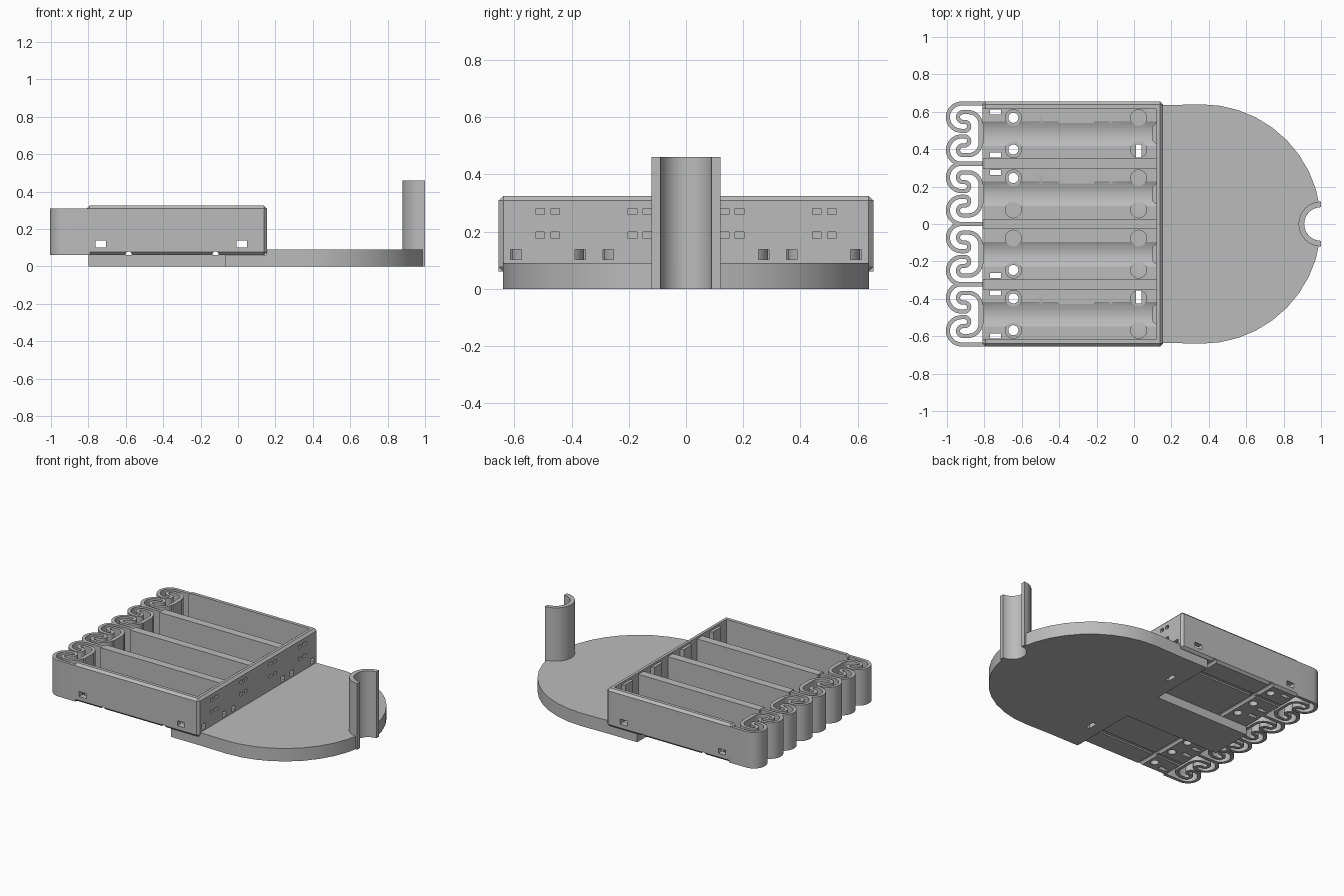
import bpy, bmesh
from math import radians, cos, sin, pi
from mathutils import Matrix, Vector

if "Cube" in bpy.data.objects:
    bpy.data.objects.remove(bpy.data.objects["Cube"], do_unlink=True)

grey = bpy.data.materials.new("plain grey plastic")
grey.use_nodes = True
grey.diffuse_color = (0.5, 0.5, 0.5, 1)
grey.node_tree.nodes["Principled BSDF"].inputs["Base Color"].default_value = grey.diffuse_color

PITCH = 0.322
SLOTS = [PITCH * k for k in (1.5, 0.5, -0.5, -1.5)]


def box(bm, x, y, z):
    size = (x[1] - x[0], y[1] - y[0], z[1] - z[0], 1)
    mid = Vector((sum(x), sum(y), sum(z))) / 2
    bmesh.ops.create_cube(bm, size=1, matrix=Matrix.Translation(mid) @ Matrix.Diagonal(size))


def tube(bm, centre, r, length, axis="Z", seg=32):
    turn = {"Z": Matrix(), "X": Matrix.Rotation(pi / 2, 4, "Y"), "Y": Matrix.Rotation(pi / 2, 4, "X")}
    bmesh.ops.create_cone(bm, cap_ends=True, segments=seg, radius1=r, radius2=r, depth=length,
                          matrix=Matrix.Translation(centre) @ turn[axis])


def prism(bm, outline, z0, z1):
    face = bm.faces.new([bm.verts.new((x, y, z0)) for x, y in outline])
    top = bmesh.ops.extrude_face_region(bm, geom=[face])["geom"]
    bmesh.ops.translate(bm, vec=(0, 0, z1 - z0), verts=[v for v in top if isinstance(v, bmesh.types.BMVert)])
    bmesh.ops.recalc_face_normals(bm, faces=bm.faces)


def arc(cx, cy, r, a0, a1, n=12):
    angles = [radians(a0 + (a1 - a0) * i / n) for i in range(n + 1)]
    return [(cx + r * cos(a), cy + r * sin(a)) for a in angles]


def make(name, bm):
    mesh = bpy.data.meshes.new(name)
    bm.to_mesh(mesh)
    bm.free()
    mesh.materials.append(grey)
    ob = bpy.data.objects.new(name, mesh)
    bpy.context.scene.collection.objects.link(ob)
    return ob


def bake(ob):
    graph = bpy.context.evaluated_depsgraph_get()
    mesh = bpy.data.meshes.new_from_object(ob.evaluated_get(graph))
    ob.modifiers.clear()
    ob.data = mesh


def cut(ob, bm):
    cutter = make("cutter", bm)
    mod = ob.modifiers.new("cut", "BOOLEAN")
    mod.operation, mod.solver, mod.object = "DIFFERENCE", "EXACT", cutter
    mod.use_self = True
    bake(ob)
    bpy.data.objects.remove(cutter, do_unlink=True)


# Base plate: rounded deck, lower shelf and tongue beneath the tray
bm = bmesh.new()
deck = [(0.15, -0.635)] + arc(0.36, 0, 0.64, -90, -8.1, 9)
deck += arc(1, 0, 0.09, 266, 94, 16) + arc(0.36, 0, 0.64, 8.1, 90, 9) + [(0.15, 0.635)]
prism(bm, deck, 0, 0.09)
base_deck = make("base_deck", bm)

bm = bmesh.new()
box(bm, (-0.07, 0.15), (-0.635, 0.635), (0, 0.062))
base_shelf = make("base_shelf", bm)
bm = bmesh.new()
for y in (0.39, -0.39):
    box(bm, (0.01, 0.04), (y - 0.035, y + 0.035), (-0.1, 0.2))
cut(base_shelf, bm)

bm = bmesh.new()
box(bm, (-0.8, -0.07), (-0.15, 0.15), (0, 0.062))
make("base_tongue", bm)

# Half-round post at the rounded end
bm = bmesh.new()
prism(bm, arc(1, 0, 0.12, 90, 270, 20) + arc(1, 0, 0.09, 270, 90, 20), 0, 0.46)
make("half_round_post", bm)

# Tray shell
bm = bmesh.new()
box(bm, (-0.81, 0.155), (-0.655, 0.655), (0.06, 0.325))
tray = make("battery_tray", bm)
bevel = tray.modifiers.new("chamfer", "BEVEL")
bevel.width, bevel.segments = 0.016, 1
bake(tray)

# Four slots, and dividers slightly lower than the rim
bm = bmesh.new()
for y in SLOTS:
    box(bm, (-0.9, 0.12), (y - 0.133, y + 0.133), (0.1, 0.4))
cut(tray, bm)
bm = bmesh.new()
box(bm, (-0.9, 0.12), (-0.616, 0.616), (0.312, 0.4))
cut(tray, bm)

# Cradle grooves in the slot floors
bm = bmesh.new()
for y in SLOTS:
    tube(bm, (-0.39, y, 0.215), 0.1325, 1.019, "X", 64)
cut(tray, bm)

# Screw holes and round recesses
recess, through = bmesh.new(), bmesh.new()
for y in SLOTS:
    for hy in (y - 0.085, y + 0.085):
        open_hole = abs(hy) > 0.15
        tube(recess, (0.025, hy, 0.14), 0.043, 0.1)
        tube(recess, (-0.645, hy, 0.14), 0.043, 0.1)
        if open_hole:
            tube(through, (-0.645, hy, 0.1), 0.027, 0.2)
            side = 0.03 if hy > y else -0.03
            box(through, (-0.77, -0.71), (hy + side - 0.013, hy + side + 0.013), (0, 0.13))
for y in (0.39, -0.39):
    box(through, (0.01, 0.04), (y - 0.035, y + 0.035), (0, 0.2))
cut(tray, recess)
cut(tray, through)

# Engraved polarity and cell marks
bm = bmesh.new()
for y in (0.568, 0.246, -0.398):
    marks = [(-0.505, -0.49, 0.032), (-0.405, -0.215, 0.029), (-0.216, -0.2, 0.014),
             (-0.157, -0.091, 0.009), (-0.133, -0.115, 0.033)]
    for x0, x1, h in marks:
        box(bm, (x0, x1), (y - h, y + h), (0.094, 0.12))
cut(tray, bm)

# Wire windows through the side walls and dividers
bm = bmesh.new()
for x in (-0.735, 0.02):
    box(bm, (x - 0.028, x + 0.028), (-0.8, 0.8), (0.102, 0.137))
cut(tray, bm)

# Contact windows in the end wall
bm = bmesh.new()
for y in SLOTS:
    for z in (0.187, 0.27):
        for side in (-0.026, 0.026):
            box(bm, (0.1, 0.2), (y + side - 0.015, y + side + 0.015), (z - 0.011, z + 0.011))
for y in (0.595, 0.37, 0.272):
    for s in (1, -1):
        box(bm, (0.1, 0.2), (s * y - 0.019, s * y + 0.019), (0.102, 0.137))
cut(tray, bm)

# Wire channels underneath
bm = bmesh.new()
for x in (-0.585, -0.12):
    tube(bm, (x, 0, 0.062), 0.017, 1.5, "Y", 16)
cut(tray, bm)
bm = bmesh.new()
for y in (SLOTS[0], SLOTS[3]):
    box(bm, (-0.85, -0.07), (y - 0.015, y + 0.015), (0.04, 0.07))
cut(tray, bm)

# Contact pads at both ends of each slot
for i, y in enumerate(SLOTS, 1):
    bm = bmesh.new()
    prism(bm, [(0.125, y - 0.06), (0.1, y - 0.04), (0.1, y + 0.04), (0.125, y + 0.06)], 0.14, 0.31)
    make(f"fixed_contact_pad_{i}", bm)
    bm = bmesh.new()
    prism(bm, [(-0.825, y - 0.065), (-0.803, y - 0.05), (-0.803, y + 0.05), (-0.825, y + 0.065)], 0.14, 0.31)
    make(f"spring_contact_pad_{i}", bm)

# Serpentine springs: half a path per slot, mirrored about the slot centre
half = [(-0.79, 0.161)] + arc(-0.922, 0.088, 0.073, 90, 270, 16)
half += arc(-0.905, 0.039, 0.024, -90, 90, 10) + arc(-0.915, 0.089, 0.026, 270, 90, 10)
half += arc(-0.885, 0.05, 0.065, 90, 0, 10)
path = half + [(x, -y) for x, y in reversed(half)]
for i, y in enumerate(SLOTS, 1):
    bm = bmesh.new()
    rows = [[bm.verts.new((px, y + py, z)) for px, py in path] for z in (0.06, 0.31)]
    for a, b, c, d in zip(rows[0], rows[0][1:], rows[1][1:], rows[1]):
        bm.faces.new((a, b, c, d))
    bmesh.ops.remove_doubles(bm, verts=bm.verts, dist=0.0005)
    spring = make(f"serpentine_spring_{i}", bm)
    solid = spring.modifiers.new("thickness", "SOLIDIFY")
    solid.thickness, solid.offset, solid.use_even_offset = 0.022, 0, True
    bake(spring)

# Smooth curved walls, keep hard edges crisp
bpy.ops.object.select_all(action="DESELECT")
for ob in bpy.context.scene.objects:
    if ob.type == "MESH":
        ob.select_set(True)
        bpy.context.view_layer.objects.active = ob
bpy.ops.object.shade_smooth_by_angle(angle=radians(30))
